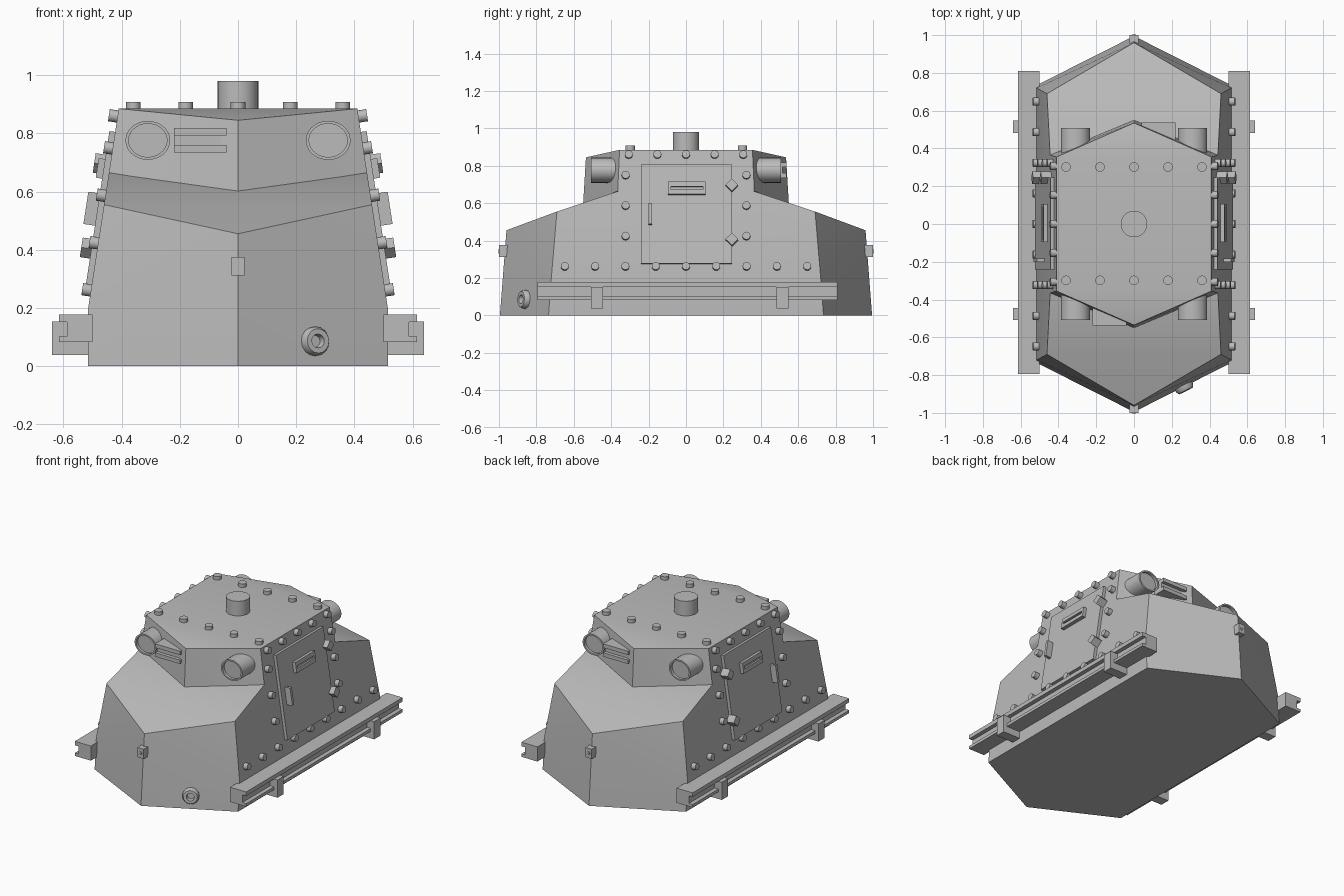
import bpy, bmesh, math
from mathutils import Matrix, Vector

if "Cube" in bpy.data.objects:
    bpy.data.objects.remove(bpy.data.objects["Cube"])

GREY = (0.5, 0.5, 0.5, 1)
steel = bpy.data.materials.new("grey_steel")
steel.use_nodes = True
steel.diffuse_color = GREY
for node in steel.node_tree.nodes:
    if node.type == 'BSDF_PRINCIPLED':
        node.inputs["Base Color"].default_value = GREY

T = Matrix.Translation
R = Matrix.Rotation
TILT = math.atan(0.105 / 0.685)
HALF_TURN = R(math.pi, 4, 'Z')


def side_x(z):
    """Half width of the body: upright low down, then sloping inwards."""
    return 0.515 - 0.105 * max(0, z - 0.2) / 0.685


def on_side(y, z):
    """Frame on the sloping side: local z points outwards, local x down."""
    return T((side_x(z), y, z)) @ R(math.pi / 2 - TILT, 4, 'Y')


def box(bm, lo, hi, mat=Matrix()):
    lo, hi = Vector(lo), Vector(hi)
    bmesh.ops.create_cube(bm, size=1, matrix=mat @ T((lo + hi) / 2) @ Matrix.Diagonal((*(hi - lo), 1)))


def lathe(bm, profile, mat=Matrix(), n=16):
    """Spin (radius, height) points around local z and cap both ends."""
    rings = []
    for r, h in profile:
        rings.append([bm.verts.new(mat @ Vector((r * math.cos(2 * math.pi * i / n),
                                                 r * math.sin(2 * math.pi * i / n), h)))
                      for i in range(n)])
    for a, b in zip(rings, rings[1:]):
        for i in range(n):
            j = (i + 1) % n
            bm.faces.new((a[i], a[j], b[j], b[i]))
    bm.faces.new(rings[0][::-1])
    bm.faces.new(rings[-1])


def solid(bm, quarter):
    """Convex body from points of one quarter, mirrored in x and y."""
    pts = {(sx * x, sy * y, z) for x, y, z in quarter for sx in (1, -1) for sy in (1, -1)}
    verts = [bm.verts.new(p) for p in sorted(pts)]
    bmesh.ops.convex_hull(bm, input=verts)
    bmesh.ops.dissolve_limit(bm, angle_limit=math.radians(1), verts=bm.verts[:], edges=bm.edges[:])


def finish(name, bm, mirror=False):
    bmesh.ops.recalc_face_normals(bm, faces=bm.faces[:])
    mesh = bpy.data.meshes.new(name)
    bm.to_mesh(mesh)
    bm.free()
    mesh.materials.append(steel)
    ob = bpy.data.objects.new(name, mesh)
    bpy.context.scene.collection.objects.link(ob)
    if mirror:
        ob.modifiers.new("Mirror", 'MIRROR')
    bpy.ops.object.select_all(action='DESELECT')
    ob.select_set(True)
    bpy.context.view_layer.objects.active = ob
    bpy.ops.object.shade_smooth_by_angle(angle=math.radians(30))


# Lower hull with pointed ends
bm = bmesh.new()
solid(bm, [(0, 0.995, 0), (0.515, 0.735, 0), (0.515, 0.72, 0.2), (side_x(0.555), 0.69, 0.555),
           (0, 0.96, 0.455), (side_x(0.665), 0.36, 0.665), (0, 0.55, 0.597)])
finish("hull", bm)

# Upper casemate
bm = bmesh.new()
solid(bm, [(side_x(0.665), 0.365, 0.665), (0, 0.55, 0.595), (0, 0.535, 0.845), (0.41, 0.355, 0.885)])
finish("casemate", bm)

# Roof periscope
bm = bmesh.new()
lathe(bm, [(0.07, 0.87), (0.07, 0.98)], n=32)
finish("roof_periscope", bm)

# Roof rivets
bm = bmesh.new()
for y in (-0.298, 0.302):
    for i in range(-2, 3):
        lathe(bm, [(0.025, 0), (0.025, 0.026)], T((i * 0.18, y, 0.882)))
finish("roof_rivets", bm)

# Side rivets: long lower row, two columns, upper row
bm = bmesh.new()
spots = [(i * 0.162, 0.26) for i in range(-4, 5)]
spots += [(s * 0.323, z) for s in (-1, 1) for z in (0.422, 0.585, 0.748)]
spots += [(i * 0.153, 0.858) for i in range(-2, 3)]
for y, z in spots:
    lathe(bm, [(0.021, -0.01), (0.021, 0.03)], on_side(y, z))
finish("side_rivets", bm, mirror=True)

# Side doors
bm = bmesh.new()
mid = on_side(0, 0.54)
box(bm, (-0.268, -0.24, -0.01), (0.268, 0.245, 0.02), mid)
finish("doors", bm, mirror=True)

# Vision slits: a plate with a raised frame
bm = bmesh.new()
m = on_side(0.005, 0.675)
box(bm, (-0.034, -0.1, 0), (0.034, 0.1, 0.028), m)
for s in (-1, 1):
    c = s * 0.021
    box(bm, (c - 0.013, -0.1, 0.01), (c + 0.013, 0.1, 0.042), m)
    c = s * 0.093
    box(bm, (-0.034, c - 0.007, 0.01), (0.034, c + 0.007, 0.042), m)
finish("vision_slits", bm, mirror=True)

# Door handles
bm = bmesh.new()
box(bm, (-0.056, -0.009, 0), (0.056, 0.009, 0.06), on_side(-0.192, 0.535))
finish("door_handles", bm, mirror=True)

# Door hinges: blocks turned on their corners
bm = bmesh.new()
for z in (0.4, 0.69):
    box(bm, (-0.024, -0.024, 0), (0.024, 0.024, 0.055), on_side(0.245, z) @ R(math.pi / 4, 4, 'Z'))
finish("door_hinges", bm, mirror=True)

# Side rails: channel section open outwards
bm = bmesh.new()
section = [(0.5, 0.083), (0.615, 0.083), (0.615, 0.102), (0.588, 0.102),
           (0.588, 0.152), (0.615, 0.152), (0.615, 0.178), (0.5, 0.178)]
face = bm.faces.new([bm.verts.new((x, -0.795, z)) for x, z in section])
ext = bmesh.ops.extrude_face_region(bm, geom=[face])
bmesh.ops.translate(bm, vec=(0, 1.605, 0), verts=[v for v in ext["geom"] if isinstance(v, bmesh.types.BMVert)])
finish("side_rails", bm, mirror=True)

# Rail brackets
bm = bmesh.new()
for y in (-0.477, 0.515):
    box(bm, (0.5, y - 0.032, 0.038), (0.64, y + 0.032, 0.153))
finish("rail_brackets", bm, mirror=True)

# Headlamps at both ends, with recessed lenses
bm = bmesh.new()
for turn in (Matrix(), HALF_TURN):
    for s in (-1, 1):
        m = turn @ T((s * 0.31, -0.37, 0.776)) @ R(math.pi / 2, 4, 'X') @ Matrix.Diagonal((1, 0.87, 1, 1))
        lathe(bm, [(0.077, 0), (0.077, 0.138), (0.066, 0.138), (0.066, 0.12)], m, 28)
finish("headlamps", bm)

# Louvred vents, one beside the centre line at each end
bm = bmesh.new()
for turn in (Matrix(), HALF_TURN):
    box(bm, (-0.22, -0.515, 0.735), (-0.04, -0.4, 0.818), turn)
    for z in (0.735, 0.793):
        box(bm, (-0.22, -0.537, z), (-0.04, -0.5, z + 0.025), turn)
finish("vents", bm)

# Lamp blocks on the end ridges
bm = bmesh.new()
for turn in (Matrix(), HALF_TURN):
    box(bm, (-0.023, -1, 0.312), (0.023, -0.94, 0.375), turn)
    lathe(bm, [(0.011, 0), (0.011, 0.004), (0.006, 0.004), (0.006, 0.001)],
          turn @ T((0, -0.999, 0.343)) @ R(math.pi / 2, 4, 'X'), 12)
finish("end_blocks", bm)

# Hollow tow fitting low on the front
bm = bmesh.new()
aim = Vector((0.26, -0.515, 0.03)).to_track_quat('Z', 'Y').to_matrix().to_4x4()
lathe(bm, [(0.05, -0.02), (0.05, 0.015), (0.042, 0.03), (0.024, 0.03), (0.02, 0.005)],
      T((0.262, -0.856, 0.085)) @ aim, 16)
finish("tow_fitting", bm)
